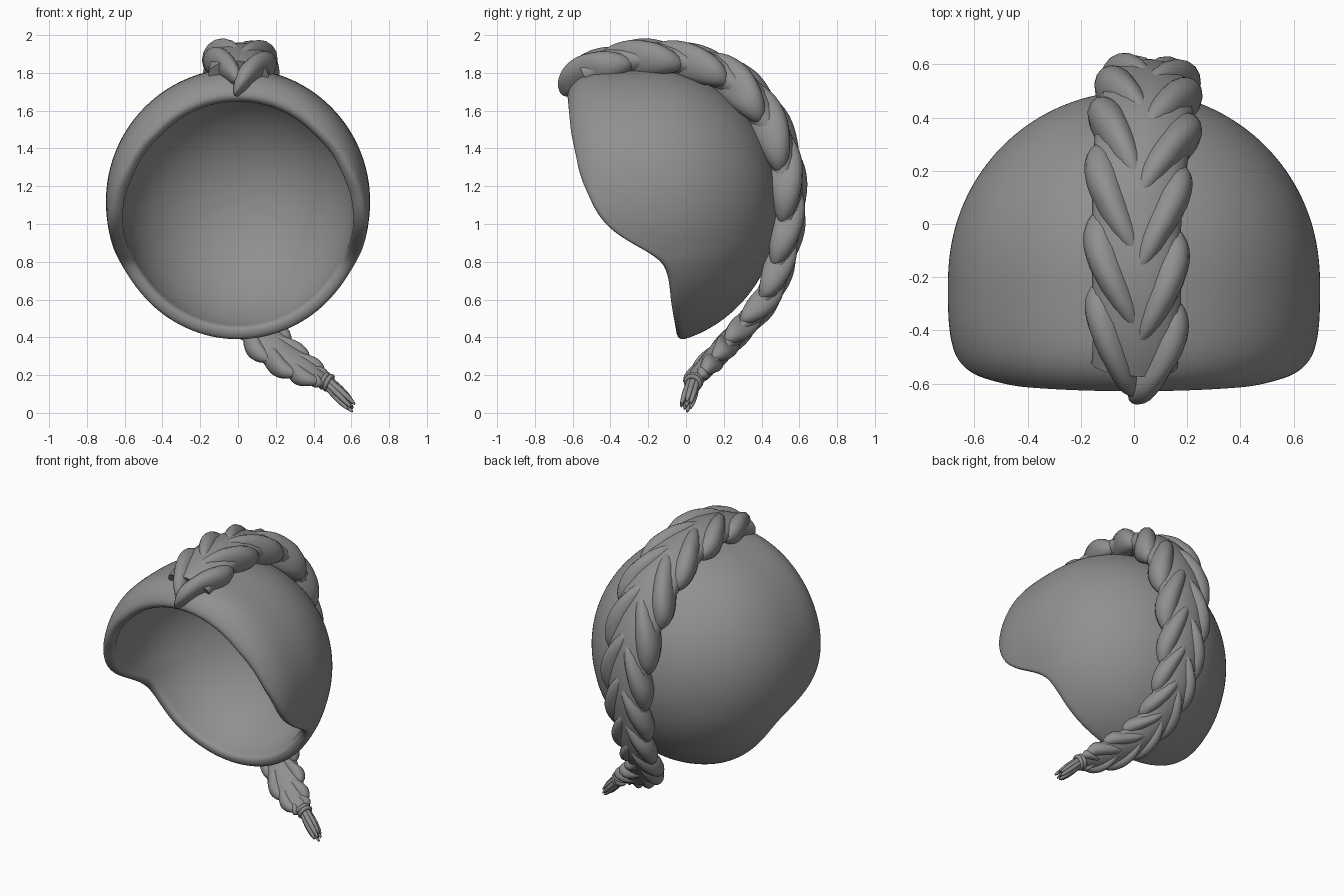
import bpy, bmesh, math
from mathutils import Vector

cube = bpy.data.objects.get("Cube")
if cube:
    bpy.data.objects.remove(cube)

GREY = (0.28, 0.28, 0.28, 1)
hair = bpy.data.materials.new("hair grey")
hair.use_nodes = True
hair.diffuse_color = GREY
hair.node_tree.nodes["Principled BSDF"].inputs["Base Color"].default_value = GREY


def finish(name, bm):
    """Turn a bmesh into a smooth shaded object."""
    bmesh.ops.recalc_face_normals(bm, faces=bm.faces)
    mesh = bpy.data.meshes.new(name)
    bm.to_mesh(mesh)
    bm.free()
    mesh.materials.append(hair)
    obj = bpy.data.objects.new(name, mesh)
    bpy.context.collection.objects.link(obj)
    bpy.ops.object.select_all(action='DESELECT')
    obj.select_set(True)
    bpy.context.view_layer.objects.active = obj
    bpy.ops.object.shade_smooth_by_angle(angle=math.radians(60))
    return obj


def loft(bm, rings, caps=False):
    """Skin a list of closed rings of points."""
    loops = [[bm.verts.new(p) for p in ring] for ring in rings]
    n = len(loops[0])
    for a, b in zip(loops, loops[1:]):
        for i in range(n):
            j = (i + 1) % n
            bm.faces.new((a[i], a[j], b[j], b[i]))
    if caps:
        bm.faces.new(loops[0])
        bm.faces.new(loops[-1])


def ellipse(centre, u, v, n=16):
    angles = [math.tau * i / n for i in range(n)]
    return [centre + u * math.cos(a) + v * math.sin(a) for a in angles]


def spline(points, steps):
    """Catmull-Rom samples through tuples of any length."""
    pts = [Vector(p) for p in points]
    pts = [pts[0] * 2 - pts[1]] + pts + [pts[-1] * 2 - pts[-2]]
    out = []
    for a, b, c, d in zip(pts, pts[1:], pts[2:], pts[3:]):
        for k in range(steps):
            t = k / steps
            out.append((b * 2 + (c - a) * t + (a * 2 - b * 5 + c * 4 - d) * t * t
                        + (b * 3 - a - c * 3 + d) * t ** 3) / 2)
    return out + [pts[-2]]


# Cap: rings around the y axis, from the shaped front rim to the back pole
CENTRE = Vector((0, -0.2, 1.12))
FRONT, BACK, SIDE = 0.473, 0.7, 0.7
RIM = [(-1, -0.04), (-0.77, -0.07), (-0.57, -0.085), (-0.42, -0.12), (-0.34, -0.2),
       (-0.3, -0.31), (-0.22, -0.4), (-0.08, -0.49), (0.2, -0.575), (0.63, -0.625), (1, -0.643)]


def rim_y(s):
    for (s0, y0), (s1, y1) in zip(RIM, RIM[1:]):
        if s <= s1:
            return y0 + (y1 - y0) * (s - s0) / (s1 - s0)
    return RIM[-1][1]


SEGS, ROWS = 80, 18
rim = [rim_y(math.sin(math.tau * i / SEGS)) for i in range(SEGS)]
rim = [(rim[i - 1] + 2 * rim[i] + rim[(i + 1) % SEGS]) / 4 for i in range(SEGS)]
rings = []
for row in range(ROWS + 1):
    ring = []
    for i, y in enumerate(rim):
        theta = math.tau * i / SEGS
        offset = y - CENTRE.y
        start = math.asin(offset / (FRONT if offset < 0 else BACK))
        phi = start + (math.pi / 2 - start) * row / ROWS
        sp = math.sin(phi)
        power = 5 - math.cos(theta) ** 2
        scale = (1 - abs(sp) ** power) ** (1 / power) if sp < 0 else math.cos(phi)
        height = 0.705 if math.sin(theta) > 0 else 0.76
        ring.append(CENTRE + Vector((SIDE * scale * math.cos(theta),
                                     sp * (FRONT if sp < 0 else BACK),
                                     height * scale * math.sin(theta))))
    rings.append(ring)
bm = bmesh.new()
loft(bm, rings)
bmesh.ops.remove_doubles(bm, verts=bm.verts, dist=0.0005)
cap = finish("hair_cap", bm)
shell = cap.modifiers.new("Shell", 'SOLIDIFY')
shell.thickness = 0.075
shell.offset = -1
rounding = cap.modifiers.new("Rounding", 'SUBSURF')
rounding.levels = rounding.render_levels = 2

# Braid path: x, y, z and half width
PATH = [(0, -0.625, 1.685, 0.19), (0, -0.565, 1.77, 0.205), (0.01, -0.4, 1.845, 0.21),
        (0.01, -0.2, 1.875, 0.215), (0.01, 0, 1.855, 0.215), (0.02, 0.2, 1.785, 0.225),
        (0.04, 0.37, 1.63, 0.235), (0.05, 0.485, 1.42, 0.22), (0.06, 0.535, 1.2, 0.205),
        (0.06, 0.535, 1, 0.185), (0.06, 0.495, 0.8, 0.17), (0.07, 0.43, 0.62, 0.155),
        (0.1, 0.31, 0.47, 0.145), (0.18, 0.2, 0.35, 0.14), (0.28, 0.13, 0.27, 0.13),
        (0.38, 0.07, 0.21, 0.1), (0.47, 0.04, 0.165, 0.05)]
samples = spline(PATH, 40)
points = [p.to_3d() for p in samples]
last = len(points) - 1
frames, length = [], 0
for i, p in enumerate(points):
    tangent = (points[min(i + 1, last)] - points[max(i - 1, 0)]).normalized()
    out = p - CENTRE
    out = (out - tangent * out.dot(tangent)).normalized()
    if i:
        length += (p - points[i - 1]).length
    frames.append((length, p, tangent.cross(out), out, samples[i][3]))


def frame_at(distance):
    """Braid frame nearest to a distance along the path."""
    return next((f for f in frames if f[0] >= distance), frames[-1])[1:]


# Woven locks: slanted leaf shapes that fan from the middle line out to each edge
for name, sign, begin in (("braid_locks_left", 1, 0), ("braid_locks_right", -1, 0.05)):
    bm = bmesh.new()
    distance = begin
    while distance < length - 0.06:
        width = frame_at(distance)[3]
        reach = min(2.1 * width, length - distance)
        rings = []
        for k in range(17):
            t = k / 16
            p, side, out, w = frame_at(distance + reach * t)
            leaf = max(0.05, math.sin(math.pi * (0.03 + 0.96 * t) ** 0.85)) ** 0.6
            lateral = w * (0.07 + 0.51 * math.sin(math.pi * 0.6 * t))
            c = p + side * sign * lateral + out * (w * (0.12 - 0.2 * t))
            slant = (side * sign + out.cross(side) * 0.7) * (0.43 * w * leaf)
            rings.append(ellipse(c, slant, out * (0.46 * w * leaf)))
        loft(bm, rings, caps=True)
        distance += 1.25 * width
    finish(name, bm)
bm = bmesh.new()
loft(bm, [ellipse(p, s * w * 0.78, o * w * 0.4) for _, p, s, o, w in frames[50::5]], caps=True)
finish("braid_core", bm)

# Hair tie: two thin bands around the braid end
tie, tie_side, tie_out = frames[-1][1:4]
axis = tie_out.cross(tie_side).normalized()
bm = bmesh.new()
for shift in (-0.012, 0.012):
    rings = []
    for i in range(25):
        a = math.tau * i / 24
        radial = tie_side * math.cos(a) + tie_out * math.sin(a)
        rings.append(ellipse(tie + axis * shift + radial * 0.038, radial * 0.013, axis * 0.013, 8))
    loft(bm, rings)
bmesh.ops.remove_doubles(bm, verts=bm.verts, dist=0.0001)
finish("hair_tie", bm)

# Loose tail: tapering locks fanning out below the tie
TAIL_END = Vector((0.605, 0, 0.035))
bm = bmesh.new()
for k in range(8):
    a = math.tau * k / 7
    spread = (tie_side * math.cos(a) + tie_out * math.sin(a)) * (1 if k < 7 else 0)
    rings = []
    for i in range(9):
        t = i / 8
        c = tie.lerp(TAIL_END + axis * (0.012 * (k % 3 - 1)), t)
        c = c + spread * (0.019 + 0.009 * math.sin(t * 2.2))
        r = 0.016 * math.sqrt(1.15 - t ** 3)
        rings.append(ellipse(c, tie_side * r, tie_out * r, 8))
    loft(bm, rings, caps=True)
finish("braid_tail", bm)
